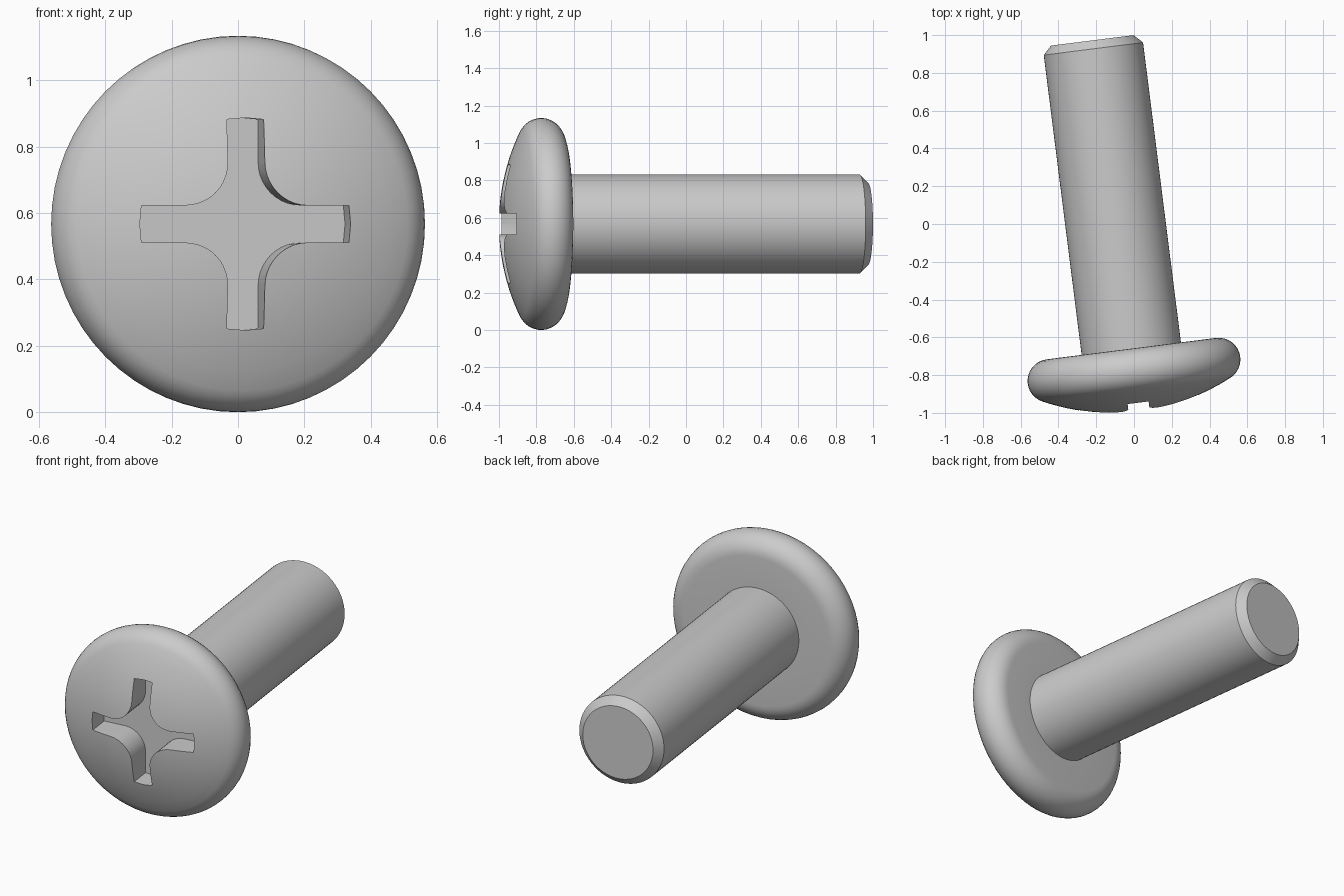
import bpy, bmesh
from math import sin, cos, asin, atan2, sqrt, radians, pi
from mathutils import Matrix, Vector

if "Cube" in bpy.data.objects:
    bpy.data.objects.remove(bpy.data.objects["Cube"])

TILT = radians(7.2)
RIM_R, RIM_C = 0.115, 0.452          # rounded rim of the head
DOME_R = 1.15                        # sphere of the domed face
DOME_Z = sqrt((DOME_R - RIM_R) ** 2 - RIM_C ** 2)
APEX = DOME_Z - DOME_R               # local z of dome centre (head faces -z)
SHAFT_R, TIP_R, TIP_Z = 0.265, 0.22, 1.76

# local z runs along the shaft, tilted slightly in plan
s, c = sin(TILT), cos(TILT)
PLACE = Matrix(((c, 0, -s, 0.0), (s, 0, c, -0.774), (0, -1, 0, 0.567), (0, 0, 0, 1)))


def add_object(name, bm):
    bmesh.ops.recalc_face_normals(bm, faces=bm.faces)
    mesh = bpy.data.meshes.new(name)
    bm.to_mesh(mesh)
    bm.free()
    ob = bpy.data.objects.new(name, mesh)
    ob.matrix_world = PLACE
    bpy.context.collection.objects.link(ob)
    return ob


def lathe(name, profile, steps=64):
    bm = bmesh.new()
    verts = [bm.verts.new((r, 0, z)) for r, z in profile]
    edges = [bm.edges.new(pair) for pair in zip(verts, verts[1:])]
    bmesh.ops.spin(bm, geom=verts + edges, cent=(0, 0, 0), axis=(0, 0, 1),
                   angle=2 * pi, steps=steps, use_duplicate=False)
    bmesh.ops.remove_doubles(bm, verts=bm.verts, dist=1e-4)
    return add_object(name, bm)


# Screw body: dome, rounded rim, flat underside, shaft, chamfered tip
t = asin(RIM_C / (DOME_R - RIM_R))
profile = [(DOME_R * sin(t * i / 8), DOME_Z - DOME_R * cos(t * i / 8)) for i in range(9)]
a0 = t - pi / 2
for i in range(1, 15):
    a = a0 + (pi / 2 - a0) * i / 14
    profile.append((RIM_C + RIM_R * cos(a), RIM_R * sin(a)))
profile += [(SHAFT_R, RIM_R), (SHAFT_R, TIP_Z - 0.045), (TIP_R, TIP_Z), (0, TIP_Z)]
screw = lathe("screw", profile)

# Cross recess cutter: one arm end and one inner fillet, repeated four times
W, L, F = 0.056, 0.32, 0.13
end = sqrt(L * L - W * W)
quarter = [(end, -W), (L, 0), (end, W)]
for i in range(11):
    a = 1.5 * pi - pi / 2 * i / 10
    quarter.append((W + F + F * cos(a), W + F + F * sin(a)))
bm = bmesh.new()
outline = []
for k in range(4):
    turn = Matrix.Rotation(k * pi / 2, 3, 'Z')
    outline += [bm.verts.new(turn @ Vector((x, y, APEX + 0.18))) for x, y in quarter]
face = bm.faces.new(outline)
ext = bmesh.ops.extrude_face_region(bm, geom=[face])
bmesh.ops.translate(bm, vec=(0, 0, -0.4),
                    verts=[g for g in ext["geom"] if isinstance(g, bmesh.types.BMVert)])
cutter = add_object("recess_cutter", bm)
cutter.hide_render = True

# Cut the recess, then smooth the curved surfaces
cut = screw.modifiers.new("recess", 'BOOLEAN')
cut.operation, cut.solver, cut.object = 'DIFFERENCE', 'EXACT', cutter
bpy.context.view_layer.objects.active = screw
screw.select_set(True)
bpy.ops.object.modifier_apply(modifier=cut.name)
bpy.data.objects.remove(cutter)
bpy.ops.object.shade_smooth_by_angle(angle=radians(30))
